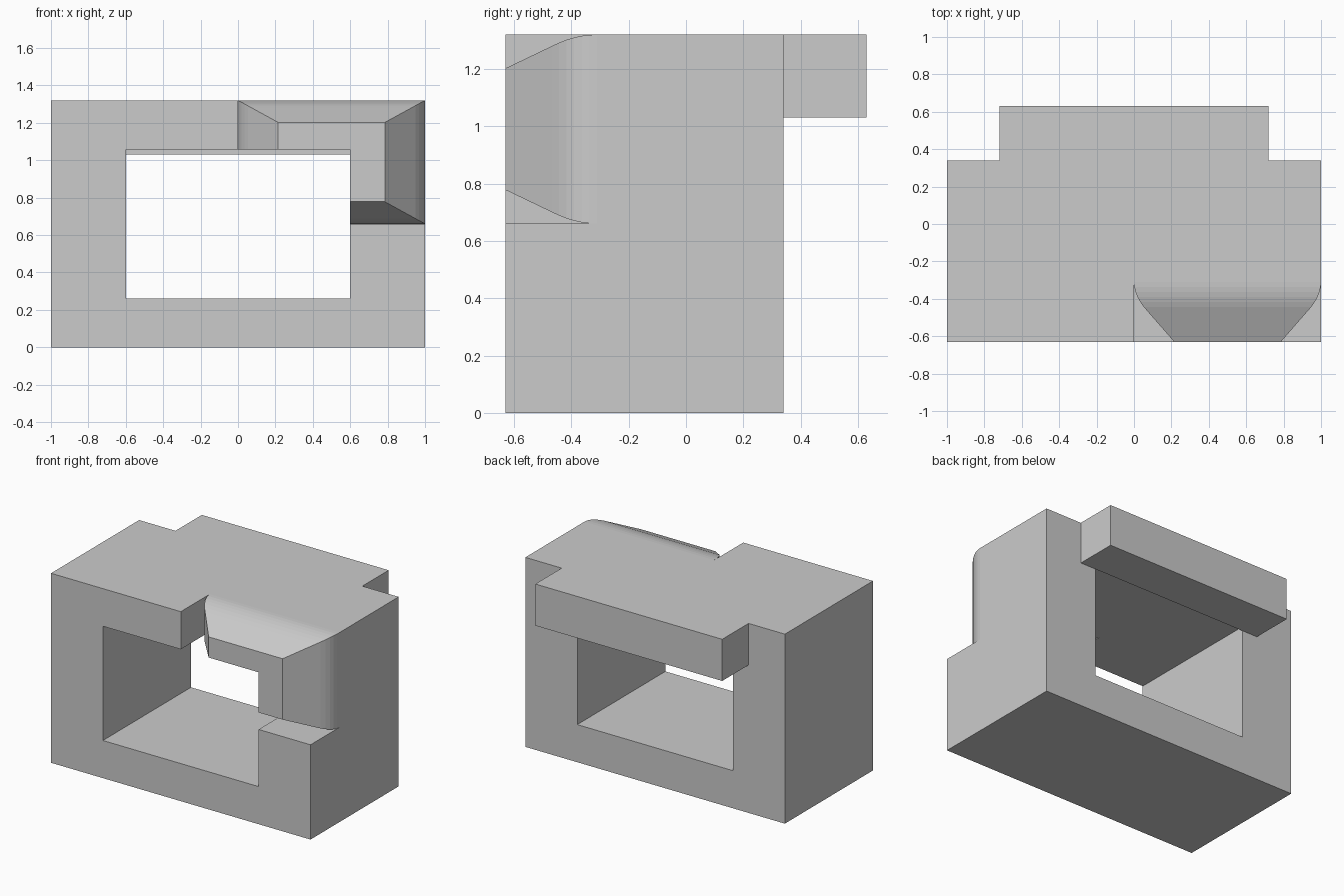
import bpy, bmesh

if "Cube" in bpy.data.objects:
    bpy.data.objects.remove(bpy.data.objects["Cube"])


def make_object(name, bm):
    bmesh.ops.recalc_face_normals(bm, faces=bm.faces)
    mesh = bpy.data.meshes.new(name)
    bm.to_mesh(mesh)
    bm.free()
    obj = bpy.data.objects.new(name, mesh)
    bpy.context.collection.objects.link(obj)
    return obj


def loft(name, sections):
    """Stack of rectangles (y, x0, x1, z0, z1), skinned and capped."""
    bm = bmesh.new()
    rings = [[bm.verts.new((x, y, z)) for x, z in
              ((x0, z0), (x1, z0), (x1, z1), (x0, z1))]
             for y, x0, x1, z0, z1 in sections]
    for a, b in zip(rings, rings[1:]):
        for i in range(4):
            j = (i + 1) % 4
            bm.faces.new((a[i], a[j], b[j], b[i]))
    bm.faces.new(rings[0])
    bm.faces.new(rings[-1])
    return make_object(name, bm)


def box(name, x0, x1, y0, y1, z0, z1):
    return loft(name, [(y0, x0, x1, z0, z1), (y1, x0, x1, z0, z1)])


def combine(target, tool, operation):
    tool.hide_render = True
    mod = target.modifiers.new(tool.name, 'BOOLEAN')
    mod.operation, mod.solver, mod.object = operation, 'EXACT', tool
    bpy.context.view_layer.objects.active = target
    bpy.ops.object.modifier_apply(modifier=mod.name)
    bpy.data.objects.remove(tool, do_unlink=True)


FRONT, STEP, BACK, END = -0.63, -0.31, 0.34, 0.63
TOP = 1.32

# Main block, with its upper front right corner removed
body = box("frame_block", -1, 1, FRONT, BACK, 0, TOP)
notch = box("corner_notch", 0, 1.2, FRONT - 0.2, STEP, 0.66, TOP + 0.2)
combine(body, notch, 'DIFFERENCE')

# Corner pad: sides curve inwards, then run straight to a smaller front face
steps = [(0.5 * i / 6, 0.35 * (i / 6) ** 2) for i in range(7)] + [(1, 1)]
pad = loft("rounded_corner_pad",
           [(STEP + (FRONT - STEP) * u, 0.215 * f, 1 - 0.215 * f,
             0.66 + 0.118 * f, TOP - 0.118 * f) for u, f in steps])
combine(body, pad, 'UNION')

# Rectangular opening right through the block
opening = box("opening", -0.6, 0.6, -1, 1, 0.262, 1.058)
combine(body, opening, 'DIFFERENCE')

# Overhanging lip at the top of the back
lip = box("back_lip", -0.72, 0.72, BACK, END, 1.03, TOP)
combine(body, lip, 'UNION')
